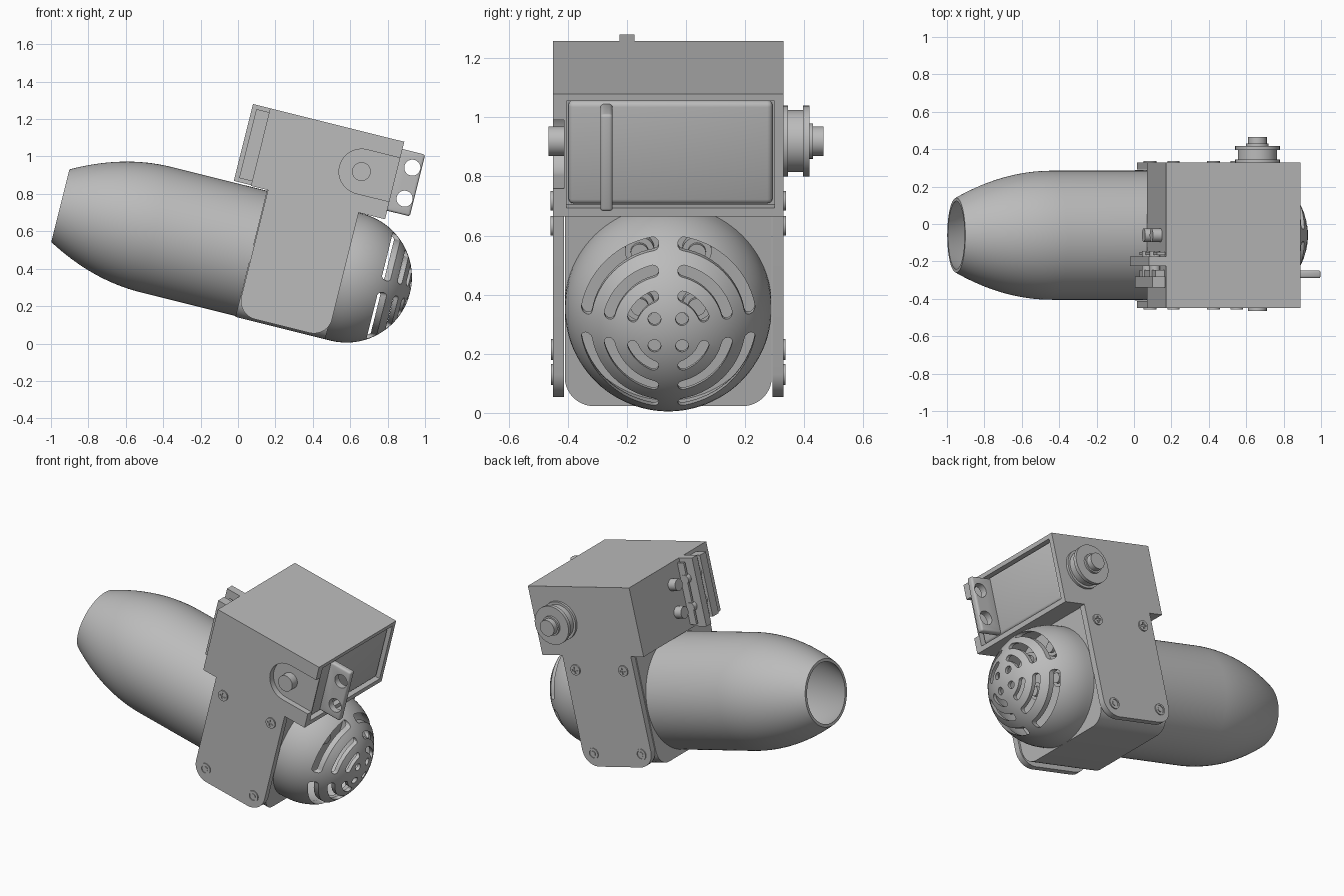
import bpy, bmesh, math
from mathutils import Matrix, Vector

if "Cube" in bpy.data.objects:
    bpy.data.objects.remove(bpy.data.objects["Cube"])

# Everything is built along a straight barrel axis (local x), then tilted
TILT = Matrix.Translation((0.58, -0.06, 0.355)) @ Matrix.Rotation(math.radians(14), 4, 'Y')

grey = bpy.data.materials.new("light_grey")
grey.use_nodes = True
grey.diffuse_color = (0.5, 0.5, 0.5, 1)
grey.node_tree.nodes["Principled BSDF"].inputs["Base Color"].default_value = (0.5, 0.5, 0.5, 1)


def finish(name, bm, bevel=0):
    bmesh.ops.remove_doubles(bm, verts=bm.verts, dist=1e-5)
    bmesh.ops.recalc_face_normals(bm, faces=bm.faces)
    if bevel:
        bmesh.ops.bevel(bm, geom=bm.edges[:], offset=bevel, segments=3, profile=0.5, affect='EDGES')
    mesh = bpy.data.meshes.new(name)
    bm.to_mesh(mesh)
    bm.free()
    mesh.materials.append(grey)
    obj = bpy.data.objects.new(name, mesh)
    bpy.context.collection.objects.link(obj)
    obj.matrix_world = TILT
    return obj


def box(name, x, y, z, bevel=0):
    bm = bmesh.new()
    size = Vector((x[1] - x[0], y[1] - y[0], z[1] - z[0]))
    mid = Vector((sum(x) / 2, sum(y) / 2, sum(z) / 2))
    bmesh.ops.create_cube(bm, size=1, matrix=Matrix.Translation(mid) @ Matrix.Diagonal((*size, 1)))
    return finish(name, bm, bevel)


def add_prism(bm, outline, lo, hi, axis):
    # outline is (x, z) for axis Y, and (y, z) for axis X
    def place(a, b, d):
        return (a, d, b) if axis == 'Y' else (d, a, b)
    face = bm.faces.new([bm.verts.new(place(a, b, lo)) for a, b in outline])
    ext = bmesh.ops.extrude_face_region(bm, geom=[face])
    verts = [g for g in ext["geom"] if isinstance(g, bmesh.types.BMVert)]
    bmesh.ops.translate(bm, verts=verts, vec=place(0, 0, hi - lo))


def prism(name, outline, lo, hi, axis='Y'):
    bm = bmesh.new()
    add_prism(bm, outline, lo, hi, axis)
    return finish(name, bm)


def arc(cx, cy, r, a0, a1, n=10):
    angles = [math.radians(a0 + (a1 - a0) * i / n) for i in range(n + 1)]
    return [(cx + r * math.cos(a), cy + r * math.sin(a)) for a in angles]


def disc(name, a, b, r, lo, hi, axis='Y', n=32):
    return prism(name, arc(a, b, r, 0, 360, n)[:-1], lo, hi, axis)


def lathe(name, profile, steps=96):
    bm = bmesh.new()
    vs = [bm.verts.new((x, 0, r)) for x, r in profile]
    edges = [bm.edges.new(p) for p in zip(vs, vs[1:])]
    bmesh.ops.spin(bm, geom=vs + edges, cent=(0, 0, 0), axis=(1, 0, 0), angle=math.tau, steps=steps)
    return finish(name, bm)


def cut(obj, *cutters):
    bpy.context.view_layer.objects.active = obj
    for c in cutters:
        c.hide_render = True
        mod = obj.modifiers.new("cut", 'BOOLEAN')
        mod.operation, mod.solver, mod.object = 'DIFFERENCE', 'EXACT', c
        bpy.ops.object.modifier_apply(modifier=mod.name)
        bpy.data.objects.remove(c)


# Hollow barrel with a curved nose
nose = [(-1.05 - 0.527 * i / 16, 0.345 - 0.145 * (i / 16) ** 2) for i in range(17)]
inner = [(x, r - 0.018) for x, r in reversed(nose)]
lathe("barrel", [(-0.5, 0.345)] + nose + inner + [(-0.52, 0.327), (-0.52, 0)])

# Middle block and its two side plates
block = arc(-0.25, -0.25, 0.1, 180, 270) + arc(0.25, -0.25, 0.1, 270, 360) + [(0.35, 0.35), (-0.35, 0.35)]
prism("middle_block", block, -0.525, -0.03, 'X')
plate = arc(-0.42, -0.237, 0.1, 180, 270) + arc(-0.12, -0.237, 0.1, 270, 360) + [(-0.02, 0.36), (-0.52, 0.36)]
for side, word in ((1, "left"), (-1, "right")):
    prism(word + "_side_plate", plate, *sorted((side * 0.352, side * 0.39)))

    # Screws: cross heads above, ringed studs below
    for x in (-0.445, -0.097):
        head = disc(word + "_upper_screw", x, 0.262, 0.033, *sorted((side * 0.38, side * 0.398)))
        span = sorted((side * 0.392, side * 0.41))
        cut(head, box("groove", (x - 0.02, x + 0.02), span, (0.257, 0.267)),
            box("groove", (x - 0.005, x + 0.005), span, (0.242, 0.282)))
        ring = disc(word + "_lower_ring", x, -0.256, 0.035, *sorted((side * 0.38, side * 0.396)))
        cut(ring, disc("bore", x, -0.256, 0.025, *sorted((side * 0.391, side * 0.41))))
        disc(word + "_lower_stud", x, -0.256, 0.015, *sorted((side * 0.38, side * 0.395)))

# Hollow dome
outer = [(0.35 * math.sin(math.radians(a)), 0.35 * math.cos(math.radians(a))) for a in range(0, 91, 5)]
shell = [(x * 0.94, r * 0.94) for x, r in reversed(outer)]
dome = lathe("dome", [(-0.05, 0.35)] + outer + shell + [(-0.05, 0.329), (-0.05, 0.35)])

# Vent slots in four quarters, with a group of round holes in the middle
bm = bmesh.new()
w = 0.018
for quarter in range(4):
    start = quarter * 90
    for r in (0.13, 0.205, 0.28):
        gap = math.degrees(math.asin((0.032 + w) / r))
        a0, a1 = start + gap, start + 90 - gap
        tips = [(r * math.cos(math.radians(a)), r * math.sin(math.radians(a))) for a in (a0, a1)]
        outline = (arc(0, 0, r + w, a0, a1, 14) + arc(*tips[1], w, a1, a1 + 180, 6)[1:-1]
                   + arc(0, 0, r - w, a1, a0, 14) + arc(*tips[0], w, a0 + 180, a0 + 360, 6)[1:-1])
        add_prism(bm, outline, 0.08, 0.5, 'X')
    hole = arc(0, 0, 0.066, start + 45, start + 45, 1)[0]
    add_prism(bm, arc(*hole, 0.022, 0, 360, 16)[:-1], 0.2, 0.5, 'X')
cut(dome, finish("vent_cutter", bm))

# Screw heads inside the dome
for y in (-0.097, 0.097):
    for z in (0.01, 0.2):
        disc("inner_boss", y, z, 0.05, -0.04, 0.01, 'X')
        disc("inner_screw", y, z, 0.03, 0, 0.03, 'X')

# Upper housing with an end pocket and a side recess
CX, CZ = -0.059, 0.567
housing = box("upper_housing", (-0.614, 0.125), (-0.39, 0.39), (0.35, 0.777))
recess = arc(CX, CZ, 0.12, 90, 270, 24) + [(0.2, CZ - 0.12), (0.2, CZ + 0.12)]
cut(housing, box("pocket_cutter", (0.08, 0.2), (-0.345, 0.36), (0.38, 0.752)),
    prism("recess_cutter", recess, -0.45, -0.353))
box("end_panel", (0.04, 0.108), (-0.338, 0.353), (0.387, 0.745), 0.018)
disc("side_button", CX, CZ, 0.05, -0.405, -0.34)

# Stepped knob on the far side
for part, r, lo, hi in (("base", 0.12, 0.38, 0.405), ("neck", 0.105, 0.4, 0.46),
                        ("flange", 0.12, 0.455, 0.477), ("collar", 0.06, 0.47, 0.49),
                        ("shaft", 0.05, 0.48, 0.525)):
    disc("knob_" + part, CX, CZ, r, lo, hi)

# Tab with two holes on the open end
tab = box("holed_tab", (0.09, 0.25), (-0.23, -0.188), (0.397, 0.737), 0.012)
cut(tab, *[disc("tab_hole", 0.2, z, 0.043, -0.3, -0.1) for z in (0.482, 0.653)])

# Clip plates, cross pins and studs on the other end
for part, x, y, z in (("outer", -0.685, (-0.28, -0.22), (0.375, 0.755)),
                      ("middle", -0.665, (-0.22, -0.185), (0.39, 0.74)),
                      ("tall", -0.709, (-0.165, -0.115), (0.354, 0.777)),
                      ("inner", -0.66, (-0.105, -0.09), (0.375, 0.755))):
    box("clip_" + part + "_plate", (x, -0.6), y, z)
for z in (0.482, 0.653):
    disc("clip_pin", -0.645, z, 0.028, -0.27, -0.085)
    disc("end_stud", 0, z, 0.036, -0.665, -0.6, 'X')

# Smooth round surfaces while keeping hard edges
bpy.ops.object.select_all(action='DESELECT')
for obj in bpy.context.scene.objects:
    if obj.type == 'MESH':
        obj.select_set(True)
        bpy.context.view_layer.objects.active = obj
bpy.ops.object.shade_smooth_by_angle(angle=math.radians(30))
